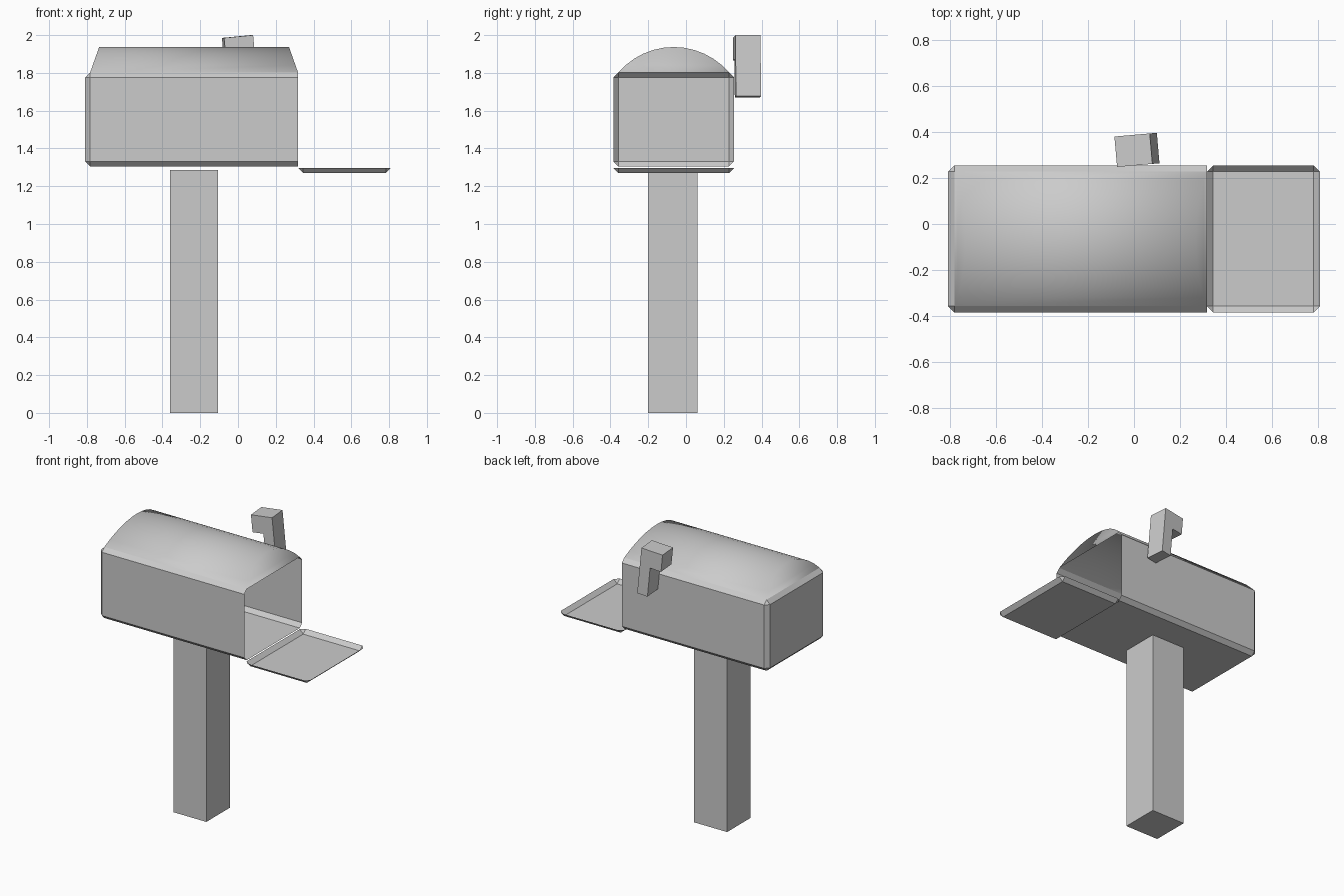
import bpy, bmesh, math
from mathutils import Matrix, Vector, Euler

if "Cube" in bpy.data.objects:
    bpy.data.objects.remove(bpy.data.objects["Cube"])

BEVEL = 0.027
Y0, Y1 = -0.385, 0.255


def finish(name, bm, smooth=False):
    me = bpy.data.meshes.new(name)
    bm.normal_update()
    for f in bm.faces:
        f.smooth = smooth
    bm.to_mesh(me)
    bm.free()
    ob = bpy.data.objects.new(name, me)
    bpy.context.collection.objects.link(ob)
    return ob


def box(lo, hi, bevel=0.0):
    lo, hi = Vector(lo), Vector(hi)
    bm = bmesh.new()
    bmesh.ops.create_cube(bm, size=1, matrix=Matrix.Translation((lo + hi) / 2)
                          @ Matrix.Diagonal((*(hi - lo), 1)))
    if bevel:
        bmesh.ops.bevel(bm, geom=bm.edges[:], offset=bevel, segments=1,
                        profile=0.5, affect='EDGES')
    return bm


def remove_faces(bm, test):
    doomed = [f for f in bm.faces if test(f.calc_center_median())]
    bmesh.ops.delete(bm, geom=doomed, context='FACES')


# post
finish("post", box((-0.36, -0.2, 0), (-0.105, 0.06, 1.285)))

# box body: chamfered shell, open at the door end and under the roof
bm = box((-0.81, Y0, 1.305), (0.345, Y1, 1.802), BEVEL)
remove_faces(bm, lambda c: c.x > 0.325 or c.z > 1.80)
finish("mailbox_body", bm)

# fallen door: the matching chamfered end panel, lying flat as a shallow dish
bm = box((0.318, Y0, 1.27), (0.81, Y1, 1.5), BEVEL)
remove_faces(bm, lambda c: c.z > 1.30)
finish("door_flap", bm)

# domed roof: half arch whose ends lean inward as it rises
bm = bmesh.new()
N, base, rise = 12, 1.802, 0.135
ya, yb = Y0 + BEVEL, Y1 - BEVEL
half, mid = (yb - ya) / 2, (ya + yb) / 2
radius = (half ** 2 + rise ** 2) / (2 * rise)
span = math.asin(half / radius)
left, right = [], []
for i in range(N + 1):
    a = span * (2 * i / N - 1)
    y = mid + radius * math.sin(a)
    h = radius * math.cos(a) - radius + rise
    inset = 0.048 * h / rise
    left.append(bm.verts.new((-0.783 + inset, y, base + h)))
    right.append(bm.verts.new((0.318 - inset, y, base + h)))
for i in range(N):
    bm.faces.new((left[i], right[i], right[i + 1], left[i + 1]))
bm.faces.new(left)
bm.faces.new(right[::-1])
finish("domed_roof", bm, smooth=True)

# signal flag: L-shaped profile pushed out sideways and slightly tilted
outline = [(0, 0), (-0.155, 0), (-0.155, -0.12), (-0.075, -0.12),
           (-0.075, -0.325), (0, -0.325)]
bm = bmesh.new()
face = bm.faces.new([bm.verts.new((x, 0, z)) for x, z in outline])
ext = bmesh.ops.extrude_face_region(bm, geom=[face])
bmesh.ops.translate(bm, vec=(0, 0.133, 0),
                    verts=[v for v in ext["geom"] if isinstance(v, bmesh.types.BMVert)])
bmesh.ops.recalc_face_normals(bm, faces=bm.faces[:])
tilt = Euler((0, math.radians(-5.5), math.radians(5))).to_matrix().to_4x4()
bm.transform(Matrix.Translation((0.08, 0.262, 2.0)) @ tilt)
finish("signal_flag", bm)
